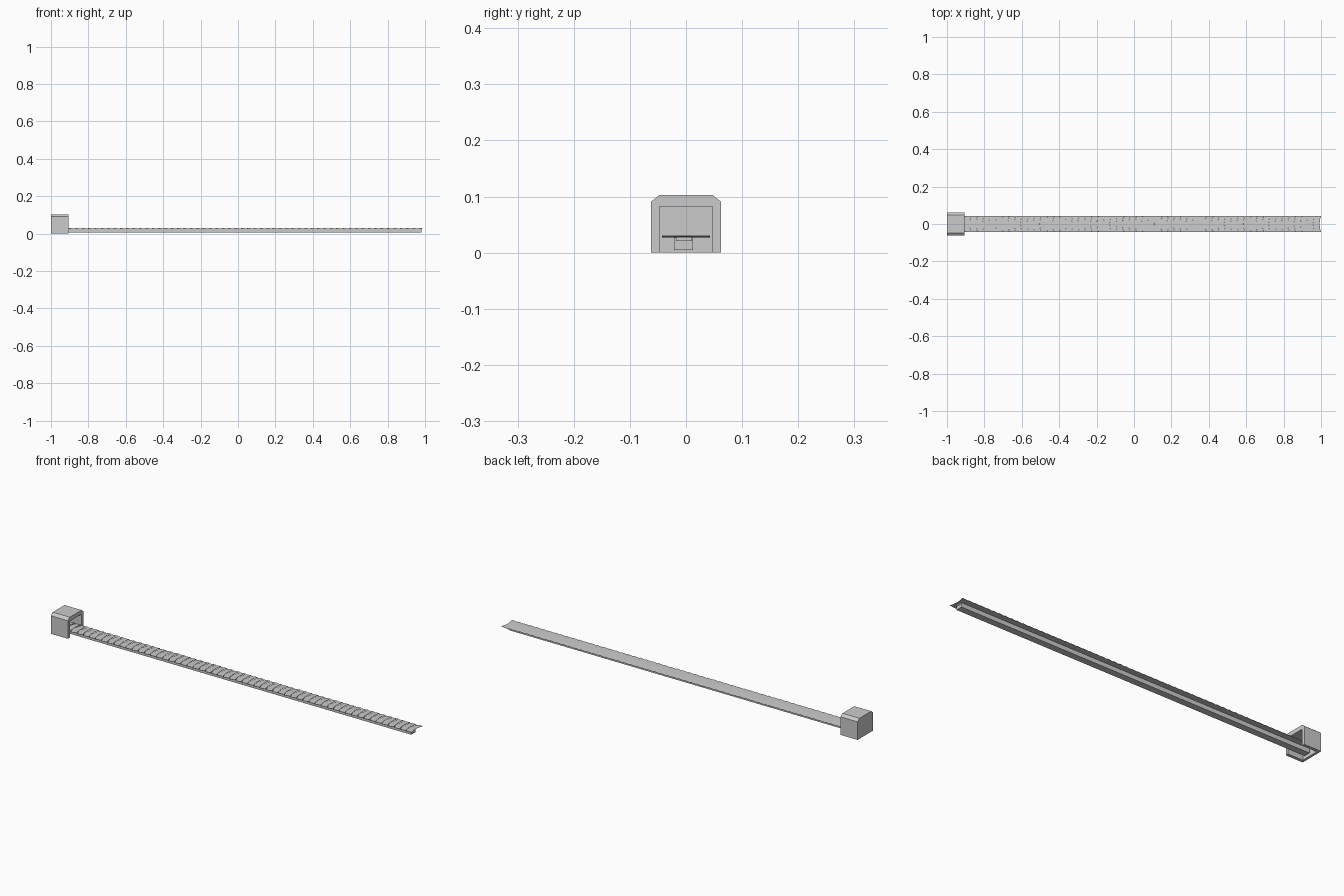
import bpy, bmesh, math

if "Cube" in bpy.data.objects:
    bpy.data.objects.remove(bpy.data.objects["Cube"])


def make_object(name, bm):
    bmesh.ops.recalc_face_normals(bm, faces=bm.faces)
    mesh = bpy.data.meshes.new(name)
    bm.to_mesh(mesh)
    bm.free()
    obj = bpy.data.objects.new(name, mesh)
    bpy.context.collection.objects.link(obj)
    return obj


def extrude_profile(name, points, x0, x1):
    """Closed y-z profile extruded along x."""
    bm = bmesh.new()
    face = bm.faces.new([bm.verts.new((x0, y, z)) for y, z in points])
    ext = bmesh.ops.extrude_face_region(bm, geom=[face])
    verts = [v for v in ext["geom"] if isinstance(v, bmesh.types.BMVert)]
    bmesh.ops.translate(bm, verts=verts, vec=(x1 - x0, 0, 0))
    return make_object(name, bm)


def rect(y0, y1, z0, z1):
    return [(y0, z0), (y1, z0), (y1, z1), (y0, z1)]


# Tunnel housing: chamfered arch, open at the bottom and the belt side
half = [(0.062, 0), (0.062, 0.091), (0.047, 0.103)]
inner = [(-0.047, 0.082), (-0.047, 0)]
outline = half + [(-y, z) for y, z in reversed(half)]
arch = outline + [(-0.047, 0), (-0.047, 0.082), (0.047, 0.082), (0.047, 0)]
extrude_profile("tunnel_housing", arch, -0.988, -0.905)

# Closed back wall of the housing
extrude_profile("tunnel_back_wall", outline, -1.0, -0.988)

# Support beam and the narrow drive rail on it
extrude_profile("support_beam", rect(-0.021, 0.0125, 0.005, 0.0265), -0.975, 0.98)
extrude_profile("drive_rail", rect(-0.018, 0.0105, 0.021, 0.0275), -0.976, 0.983)

# Overlapping crescent belt slats, one slat repeated along the conveyor
PITCH, COUNT, LENGTH, BOW, HALF_W = 0.034, 58, 0.0335, 0.008, 0.0425
start = 1.0 - PITCH * (COUNT - 1) - LENGTH
bm = bmesh.new()
rows = []
for i in range(9):
    t = -1 + i / 4
    x = start - BOW * (1 - t * t)
    rows.append((bm.verts.new((x, t * HALF_W, 0.0275)),
                 bm.verts.new((x + LENGTH, t * HALF_W, 0.0305))))
for a, b in zip(rows, rows[1:]):
    bm.faces.new((a[0], a[1], b[1], b[0]))
belt = make_object("belt_slats", bm)
solid = belt.modifiers.new("thickness", "SOLIDIFY")
solid.thickness = 0.001
repeat = belt.modifiers.new("repeat", "ARRAY")
repeat.count = COUNT
repeat.use_relative_offset = False
repeat.use_constant_offset = True
repeat.constant_offset_displace = (PITCH, 0, 0)
